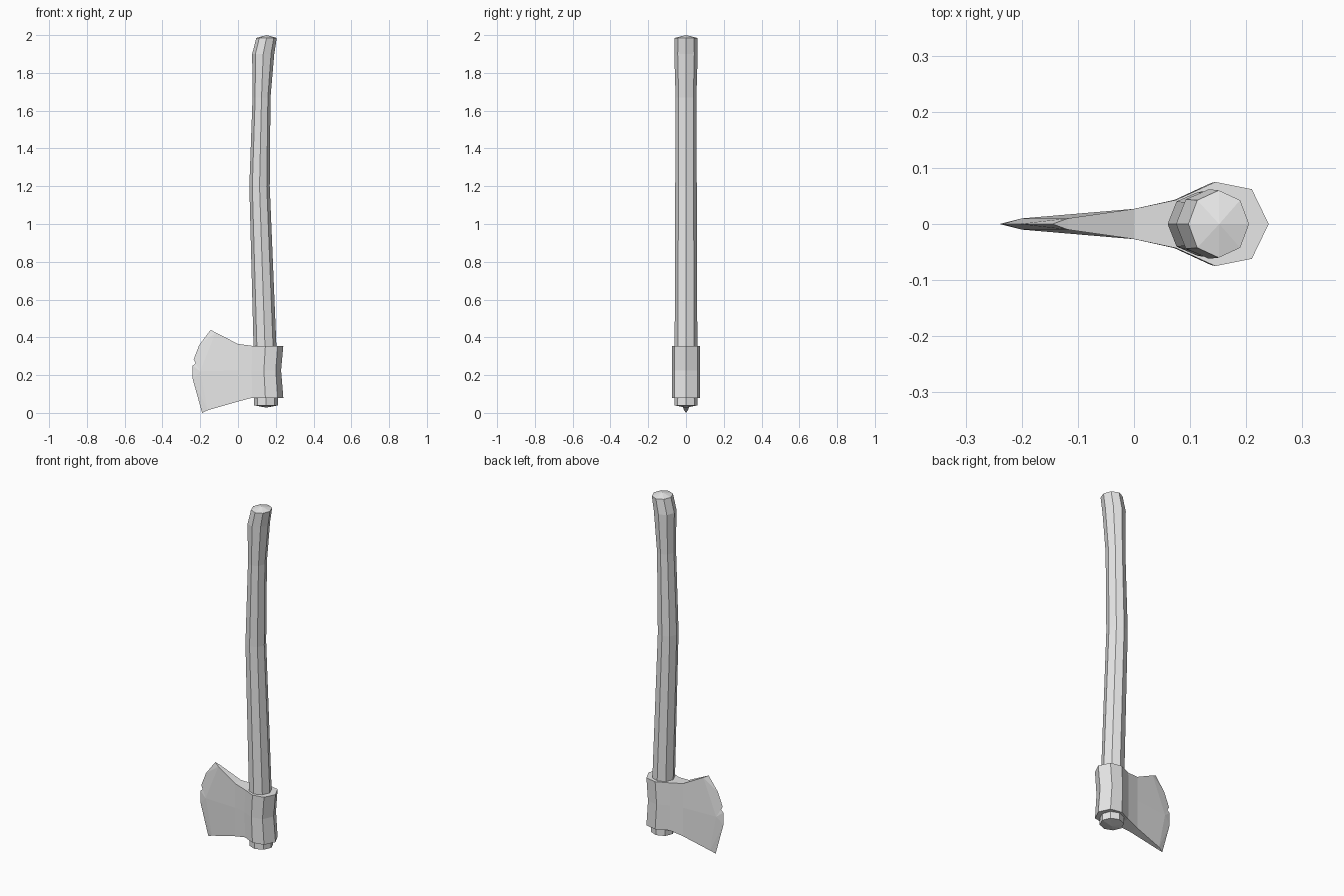
import bpy, bmesh
from math import cos, sin, pi

cube = bpy.data.objects.get("Cube")
if cube:
    bpy.data.objects.remove(cube, do_unlink=True)

GREY = (0.8, 0.8, 0.8, 1)
grey = bpy.data.materials.new("plain grey")
grey.use_nodes = True
grey.diffuse_color = GREY
grey.node_tree.nodes["Principled BSDF"].inputs["Base Color"].default_value = GREY


def finish(bm, name):
    """Weld, orient and link a mesh as a flat-shaded part."""
    bmesh.ops.remove_doubles(bm, verts=bm.verts, dist=0.0005)
    bmesh.ops.recalc_face_normals(bm, faces=bm.faces)
    mesh = bpy.data.meshes.new(name)
    bm.to_mesh(mesh)
    bm.free()
    mesh.materials.append(grey)
    obj = bpy.data.objects.new(name, mesh)
    bpy.context.collection.objects.link(obj)
    return obj


# Curved eight-sided handle: z, left x, right x, half depth
SIDES = 8
sections = [(0.04, 0.085, 0.213, 0.062), (0.36, 0.082, 0.203, 0.06),
            (1.2, 0.06, 0.168, 0.057), (1.67, 0.077, 0.172, 0.055),
            (1.9, 0.075, 0.192, 0.062), (1.985, 0.097, 0.205, 0.06)]
bm = bmesh.new()
rings = []
for z, x0, x1, ry in sections:
    angles = [2 * pi * i / SIDES for i in range(SIDES)]
    rings.append([bm.verts.new(((x0 + x1) / 2 + (x1 - x0) / 2 * cos(a), ry * sin(a), z))
                  for a in angles])
for low, high in zip(rings, rings[1:]):
    for i in range(SIDES):
        j = (i + 1) % SIDES
        bm.faces.new((low[i], low[j], high[j], high[i]))

# Shallow pointed caps
for ring, apex in ((rings[0], (0.15, 0, 0.028)), (rings[-1], (0.152, 0, 2.0))):
    tip = bm.verts.new(apex)
    for i in range(SIDES):
        bm.faces.new((ring[i], ring[(i + 1) % SIDES], tip))
finish(bm, "handle")

# Axe head columns from poll to bevel: (x, half thickness, z) at bottom, middle, top
columns = [
    [(0.24, 0, 0.08), (0.228, 0, 0.225), (0.24, 0, 0.355)],
    [(0.21, 0.062, 0.08), (0.2, 0.062, 0.225), (0.21, 0.062, 0.355)],
    [(0.145, 0.075, 0.08), (0.137, 0.073, 0.225), (0.145, 0.075, 0.355)],
    [(0.075, 0.043, 0.08), (0.072, 0.043, 0.225), (0.075, 0.043, 0.355)],
    [(0.0, 0.027, 0.06), (0.0, 0.027, 0.225), (0.0, 0.027, 0.365)],
    [(-0.16, 0.01, 0.014), (-0.2, 0.01, 0.22), (-0.118, 0.01, 0.425)],
]
# Notched cutting edge, bottom to top
edge = [(-0.19, 0, 0), (-0.24, 0, 0.18), (-0.24, 0, 0.25), (-0.213, 0, 0.272),
        (-0.235, 0, 0.283), (-0.205, 0, 0.36), (-0.145, 0, 0.44)]

bm = bmesh.new()


def face(*points):
    bm.faces.new([bm.verts.new(p) for p in points])


def flip(p):
    return (p[0], -p[1], p[2])


def both(*points):
    """Add a face on each cheek."""
    face(*points)
    face(*[flip(p) for p in points])


for a, b in zip(columns, columns[1:]):
    for r in (0, 1):
        both(a[r], b[r], b[r + 1], a[r + 1])
    # Top and bottom surfaces joining the two cheeks
    for r in (0, 2):
        if a[r][1] == 0:
            face(a[r], b[r], flip(b[r]))
        else:
            face(a[r], b[r], flip(b[r]), flip(a[r]))

# Sharpened bevel running to the cutting edge
low, mid, high = columns[-1]
both(low, edge[0], edge[1])
both(low, edge[1], mid)
for a, b in zip(edge[1:-1], edge[2:-1]):
    both(mid, a, b)
both(mid, edge[-2], high)
both(high, edge[-2], edge[-1])
face(low, flip(low), edge[0])
face(high, flip(high), edge[-1])
finish(bm, "axe_head")
